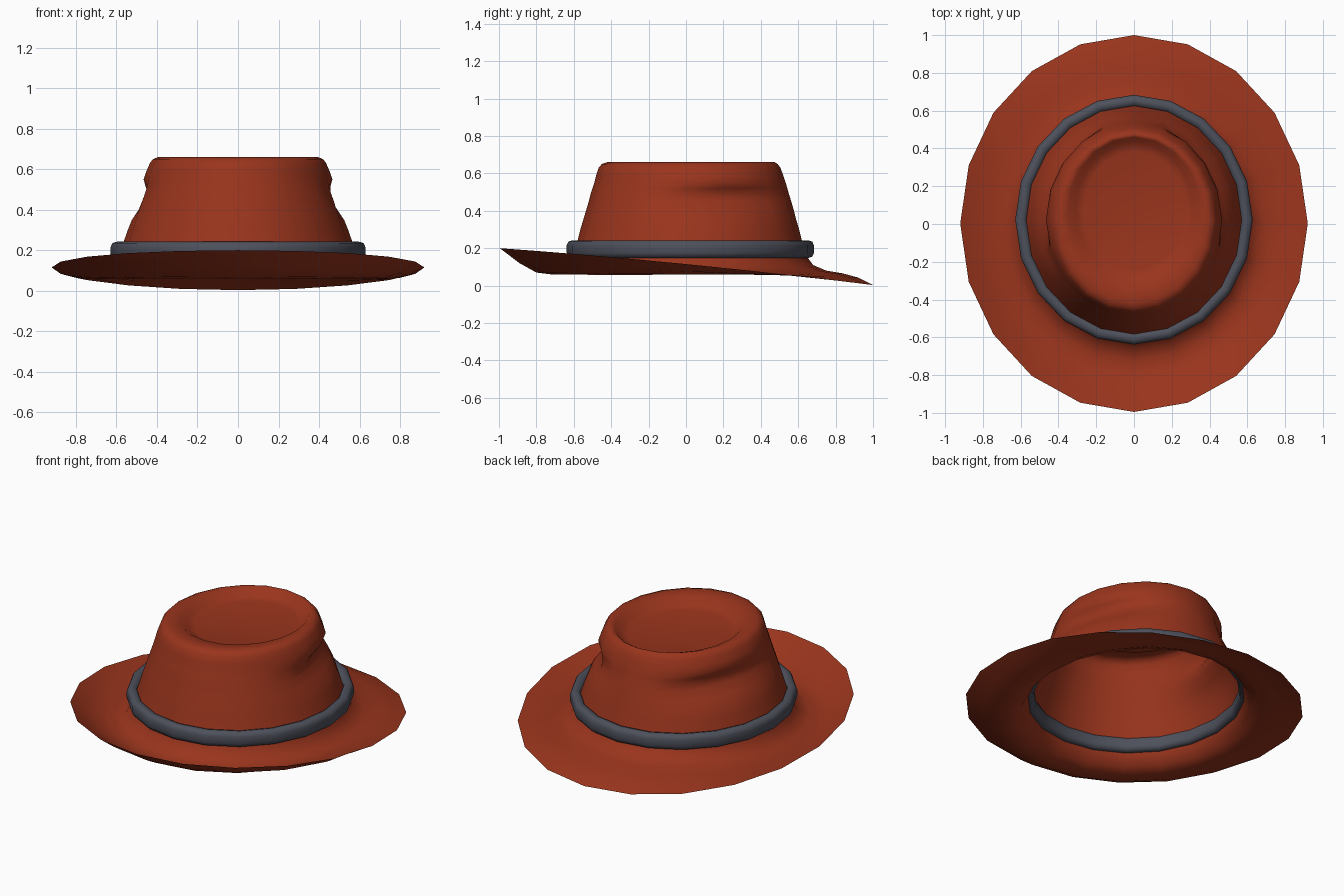
import bpy, bmesh, math

if "Cube" in bpy.data.objects:
    bpy.data.objects.remove(bpy.data.objects["Cube"])

SIDES = 20


def material(name, rgb):
    m = bpy.data.materials.new(name)
    m.diffuse_color = (*rgb, 1)
    m.use_nodes = True
    m.node_tree.nodes["Principled BSDF"].inputs["Base Color"].default_value = m.diffuse_color
    return m


def ring_points(rx, yf, yb, zf, zs, zb):
    """Oval ring; heights are given at the front, side and back."""
    pts = []
    for i in range(SIDES):
        a = math.pi / 2 + 2 * math.pi * i / SIDES
        s = math.sin(a)
        z = zs * (1 - s * s) + s * s * (zf + zb) / 2 + s * (zb - zf) / 2
        pts.append((rx * math.cos(a), (yf + yb) / 2 + s * (yb - yf) / 2, z))
    return pts


def loft(name, rings, mat, cap=None, closed=False):
    bm = bmesh.new()
    rows = [[bm.verts.new(p) for p in r] for r in rings]
    pairs = list(zip(rows, rows[1:])) + ([(rows[-1], rows[0])] if closed else [])
    for a, b in pairs:
        for i in range(SIDES):
            j = (i + 1) % SIDES
            bm.faces.new((a[i], a[j], b[j], b[i]))
    if cap:
        c = bm.verts.new(cap)
        for i in range(SIDES):
            bm.faces.new((rows[-1][i], rows[-1][(i + 1) % SIDES], c))
    bmesh.ops.recalc_face_normals(bm, faces=bm.faces)
    for f in bm.faces:
        f.smooth = True
    me = bpy.data.meshes.new(name)
    bm.to_mesh(me)
    bm.free()
    me.materials.append(mat)
    ob = bpy.data.objects.new(name, me)
    bpy.context.collection.objects.link(ob)
    return ob


def pinch(p):
    """Side dents of the crown, with a sharper crease along the top."""
    x, y, z = p
    if not 0.25 < z < 0.6:
        return p
    zc = 0.475 - 0.25 * (y - 0.2) ** 2
    width = 0.05 if z > zc else 0.085
    d = 0.06 * math.exp(-((z - zc) / width) ** 2) * math.exp(-((y - 0.22) / 0.25) ** 4)
    d -= 0.014 * math.exp(-((z - 0.56) / 0.025) ** 2) * math.exp(-((y - 0.18) / 0.28) ** 2)
    k = 1 - d / math.hypot(x, y) if abs(x) > 0.2 else 1
    return (x * k, y * k, z)


felt = material("felt", (0.32, 0.035, 0.012))
ribbon = material("ribbon", (0.075, 0.08, 0.105))

# Brim: radius in x, front y, back y, then height at front, side, back
brim = [
    (0.92, -0.995, 1.0, 0.20, 0.115, 0.003),
    (0.84, -0.89, 0.92, 0.12, 0.075, 0.043),
    (0.76, -0.80, 0.84, 0.07, 0.06, 0.065),
    (0.69, -0.72, 0.75, 0.06, 0.06, 0.08),
    (0.63, -0.655, 0.68, 0.085, 0.085, 0.11),
    (0.60, -0.615, 0.65, 0.14, 0.14, 0.15),
]
# Crown wall, rounded top edge and sunken top: radius, front y, back y, height
crown = [
    (0.565, -0.58, 0.62, 0.24),
    (0.545, -0.565, 0.605, 0.30),
    (0.53, -0.55, 0.59, 0.35),
    (0.512, -0.535, 0.577, 0.40),
    (0.495, -0.52, 0.563, 0.45),
    (0.48, -0.51, 0.55, 0.49),
    (0.47, -0.50, 0.542, 0.52),
    (0.46, -0.49, 0.533, 0.55),
    (0.45, -0.48, 0.52, 0.59),
    (0.435, -0.467, 0.505, 0.63),
    (0.42, -0.45, 0.49, 0.65),
    (0.395, -0.42, 0.475, 0.66),
    (0.35, -0.33, 0.46, 0.652),
    (0.31, -0.28, 0.435, 0.615),
    (0.27, -0.24, 0.385, 0.605),
]
rings = [ring_points(*r) for r in brim]
rings += [[pinch(p) for p in ring_points(rx, f, b, z, z, z)] for rx, f, b, z in crown]
loft("hat_body", rings, felt, cap=(0, 0.08, 0.605))

# Hat band: rounded tube around the foot of the crown
band = []
for k in range(10):
    a = 2 * math.pi * (k + 0.5) / 10
    c, s = math.cos(a), math.sin(a)
    o = 0.032 * math.copysign(abs(c) ** 0.7, c)
    z = 0.195 + 0.047 * math.copysign(abs(s) ** 0.7, s)
    band.append(ring_points(0.598 + o, -0.607 - o, 0.653 + o, z, z, z))
loft("hat_band", band, ribbon, closed=True)
